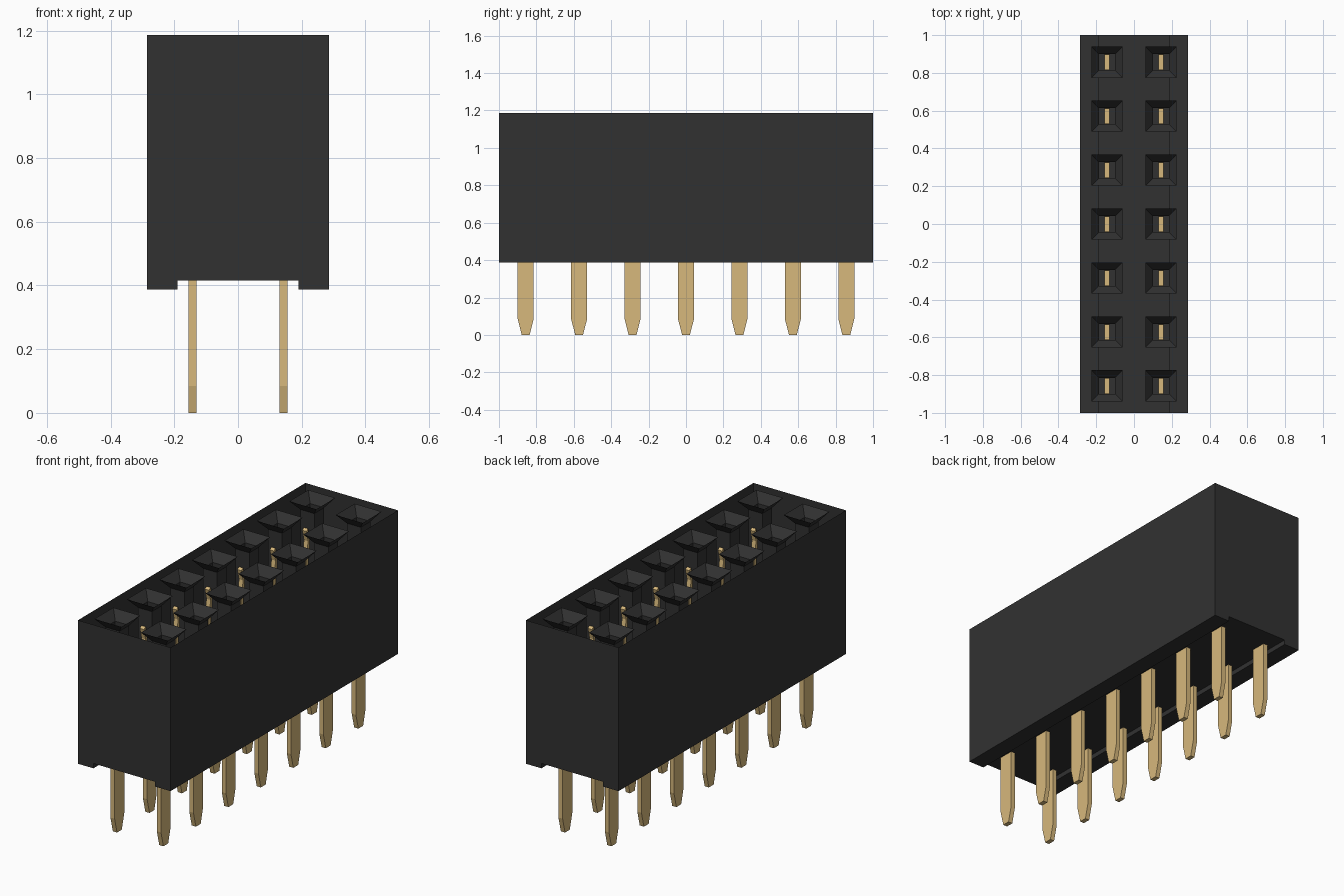
import bpy, bmesh

if "Cube" in bpy.data.objects:
    bpy.data.objects.remove(bpy.data.objects["Cube"], do_unlink=True)


def material(name, rgb):
    m = bpy.data.materials.new(name)
    m.use_nodes = True
    m.diffuse_color = (*rgb, 1)
    m.node_tree.nodes["Principled BSDF"].inputs["Base Color"].default_value = (*rgb, 1)
    return m


black = material("black plastic", (0.031, 0.031, 0.031))
gold = material("gold metal", (0.68, 0.48, 0.2))


def finish(name, bm, mat):
    mesh = bpy.data.meshes.new(name)
    bm.to_mesh(mesh)
    bm.free()
    mesh.materials.append(mat)
    obj = bpy.data.objects.new(name, mesh)
    bpy.context.collection.objects.link(obj)
    return obj


HALF_W, TOP, FLOOR, FOOT = 0.285, 1.187, 0.415, 0.388
PITCH = 2 / 7
COLUMNS = (-PITCH / 2, PITCH / 2)
ROWS = [PITCH * i for i in range(-3, 4)]

# Housing: open-topped shell with a channel along the underside
half = [(HALF_W, TOP), (HALF_W, FOOT), (0.19, FOOT), (0.19, FLOOR)]
outline = half + [(-x, z) for x, z in reversed(half)]
bm = bmesh.new()
front = [bm.verts.new((x, -1, z)) for x, z in outline]
back = [bm.verts.new((x, 1, z)) for x, z in outline]
for i in range(len(outline) - 1):
    bm.faces.new((front[i], back[i], back[i + 1], front[i + 1]))
bm.faces.new(front[::-1])
bm.faces.new(back)
finish("housing", bm, black)

# Sockets: square funnel leading into a narrow shaft
bm = bmesh.new()
levels = [(0.083, TOP), (0.043, TOP - 0.05), (0.043, FLOOR + 0.09)]
for cx in COLUMNS:
    for cy in ROWS:
        rings = [[bm.verts.new((cx + sx * r, cy + sy * r, z))
                  for sx, sy in ((-1, -1), (1, -1), (1, 1), (-1, 1))]
                 for r, z in levels]
        for upper, lower in zip(rings, rings[1:]):
            for i in range(4):
                j = (i + 1) % 4
                bm.faces.new((upper[i], upper[j], lower[j], lower[i]))
finish("sockets", bm, black)

# Contacts: flat tapered pin below, two-armed fork inside the housing
side = [(0.021, 0), (0.0425, 0.085), (0.0425, 0.44), (0.076, 0.49),
        (0.076, 0.85), (0.055, 0.98), (0.07, 1.04), (0.055, 1.05),
        (0.038, 0.98), (0.054, 0.85), (0.054, 0.54), (0.043, 0.5)]
fork = side + [(-y, z) for y, z in reversed(side)]
THICK = 0.0128
bm = bmesh.new()
for cx in COLUMNS:
    for cy in ROWS:
        near = [bm.verts.new((cx + THICK, cy + y, z)) for y, z in fork]
        far = [bm.verts.new((cx - THICK, cy + y, z)) for y, z in fork]
        bm.faces.new(near)
        bm.faces.new(far[::-1])
        for i in range(len(fork)):
            j = (i + 1) % len(fork)
            bm.faces.new((near[j], near[i], far[i], far[j]))
bmesh.ops.recalc_face_normals(bm, faces=bm.faces[:])
finish("contacts", bm, gold)
